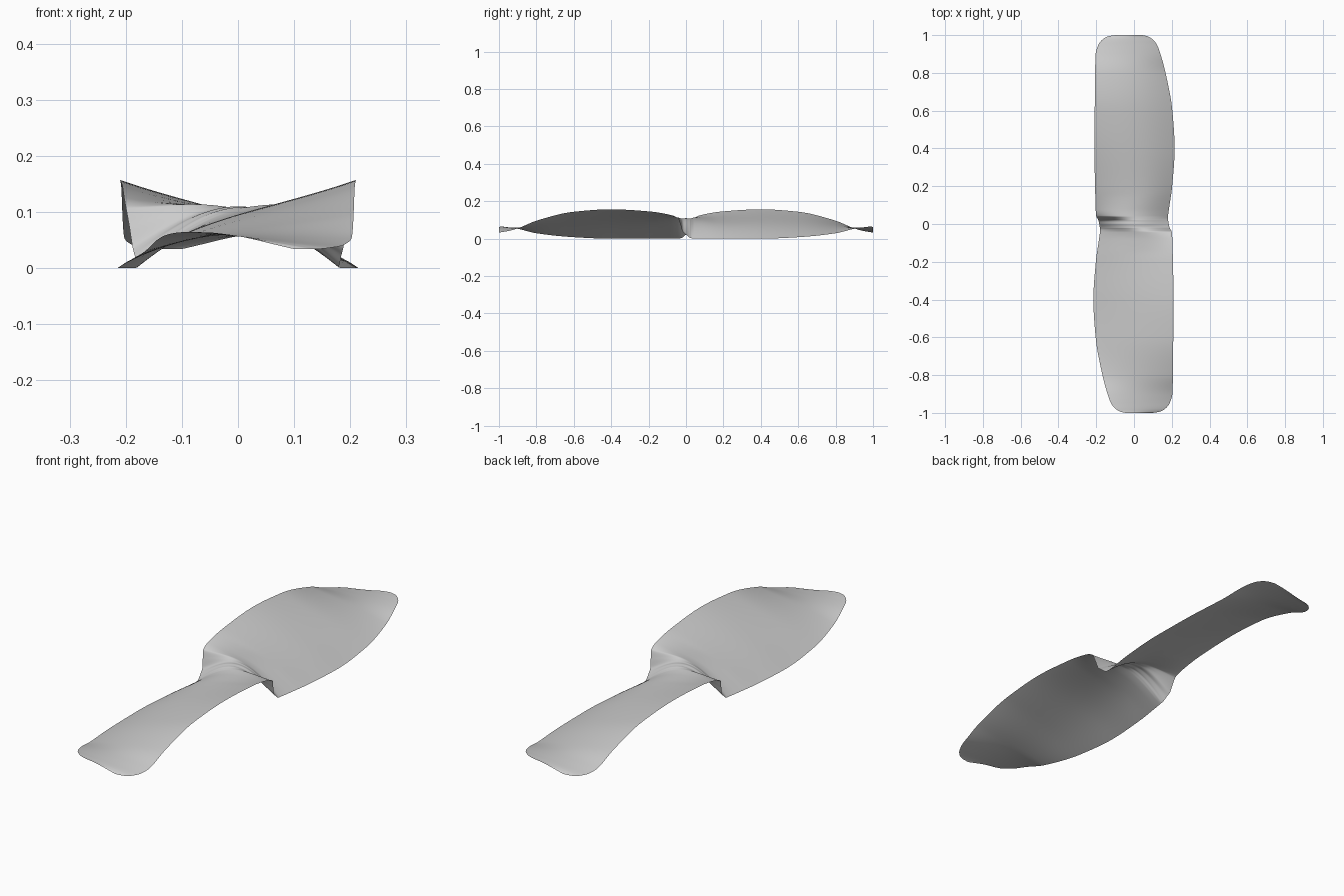
import bpy
import math

default_cube = bpy.data.objects.get("Cube")
if default_cube:
    bpy.data.objects.remove(default_cube, do_unlink=True)

# Blade stations from hub to tip:
# distance, raised edge x, lowered edge x, raised edge z, lowered edge z, camber
STATIONS = [
    (0, -.184, .184, .022, .022, .088),
    (.018, -.188, .181, .038, .007, .086),
    (.03, -.194, .179, .076, .002, .069),
    (.042, -.2, .18, .109, .001, .052),
    (.08, -.203, .185, .126, 0, .039),
    (.2, -.206, .202, .146, 0, .025),
    (.4, -.21, .215, .157, 0, .017),
    (.6, -.208, .203, .144, .008, .012),
    (.8, -.206, .167, .096, .029, .008),
    (.9, -.203, .14, .055, .053, .005),
    (.95, -.188, .121, .041, .061, .004),
    (.98, -.163, .095, .036, .064, .003),
    (.993, -.138, .073, .034, .064, .003),
    (1, -.1, .045, .034, .063, .003),
]
CHORD_STEPS = 32
SPAN_STEPS = 8


def slope(i, column):
    """Gradient of a station column, kept flat at local peaks."""
    if i == 0 or i == len(STATIONS) - 1:
        j = max(i, 1)
        a, b = STATIONS[j - 1], STATIONS[j]
        return (b[column] - a[column]) / (b[0] - a[0])
    a, b, c = STATIONS[i - 1:i + 2]
    before = (b[column] - a[column]) / (b[0] - a[0])
    after = (c[column] - b[column]) / (c[0] - b[0])
    if before * after <= 0:
        return 0
    return 2 * before * after / (before + after)


def blend(i, u, column):
    """Smooth interpolation between station i and the next."""
    a, b = STATIONS[i], STATIONS[i + 1]
    width = b[0] - a[0]
    ease = u * u * (3 - 2 * u)
    start = u * (1 - u) ** 2 * width * slope(i, column)
    end = u * u * (u - 1) * width * slope(i + 1, column)
    return a[column] + (b[column] - a[column]) * ease + start + end


def section(i, u):
    """One cambered cross-section running from raised to lowered edge."""
    y = STATIONS[i][0] + (STATIONS[i + 1][0] - STATIONS[i][0]) * u
    x_high, x_low, z_high, z_low, camber = (blend(i, u, c) for c in range(1, 6))
    skew = 1 + min(y / .15, 1) / 2
    row = []
    for k in range(CHORD_STEPS + 1):
        t = k / CHORD_STEPS
        arch = camber * math.sin(math.pi * t ** skew)
        row.append((x_high + (x_low - x_high) * t, y,
                    z_high + (z_low - z_high) * t + arch))
    return row


# One blade, then its half-turn copy joined through the hub
last = len(STATIONS) - 2
blade = [section(i, s / SPAN_STEPS) for i in range(last + 1) for s in range(SPAN_STEPS)]
blade.append(section(last, 1))
opposite = [[(-x, -y, z) for x, y, z in reversed(row)] for row in blade[:0:-1]]
rows = opposite + blade

verts = [v for row in rows for v in row]
stride = CHORD_STEPS + 1
faces = [(r * stride + k, r * stride + k + 1, (r + 1) * stride + k + 1, (r + 1) * stride + k)
         for r in range(len(rows) - 1) for k in range(CHORD_STEPS)]

mesh = bpy.data.meshes.new("propeller_blades")
mesh.from_pydata(verts, [], faces)
mesh.shade_smooth()
propeller = bpy.data.objects.new("propeller_blades", mesh)
bpy.context.collection.objects.link(propeller)

# Plain grey finish
grey = bpy.data.materials.new("light_grey")
grey.use_nodes = True
colour = (.6, .6, .6, 1)
grey.diffuse_color = colour
grey.node_tree.nodes["Principled BSDF"].inputs["Base Color"].default_value = colour
mesh.materials.append(grey)
